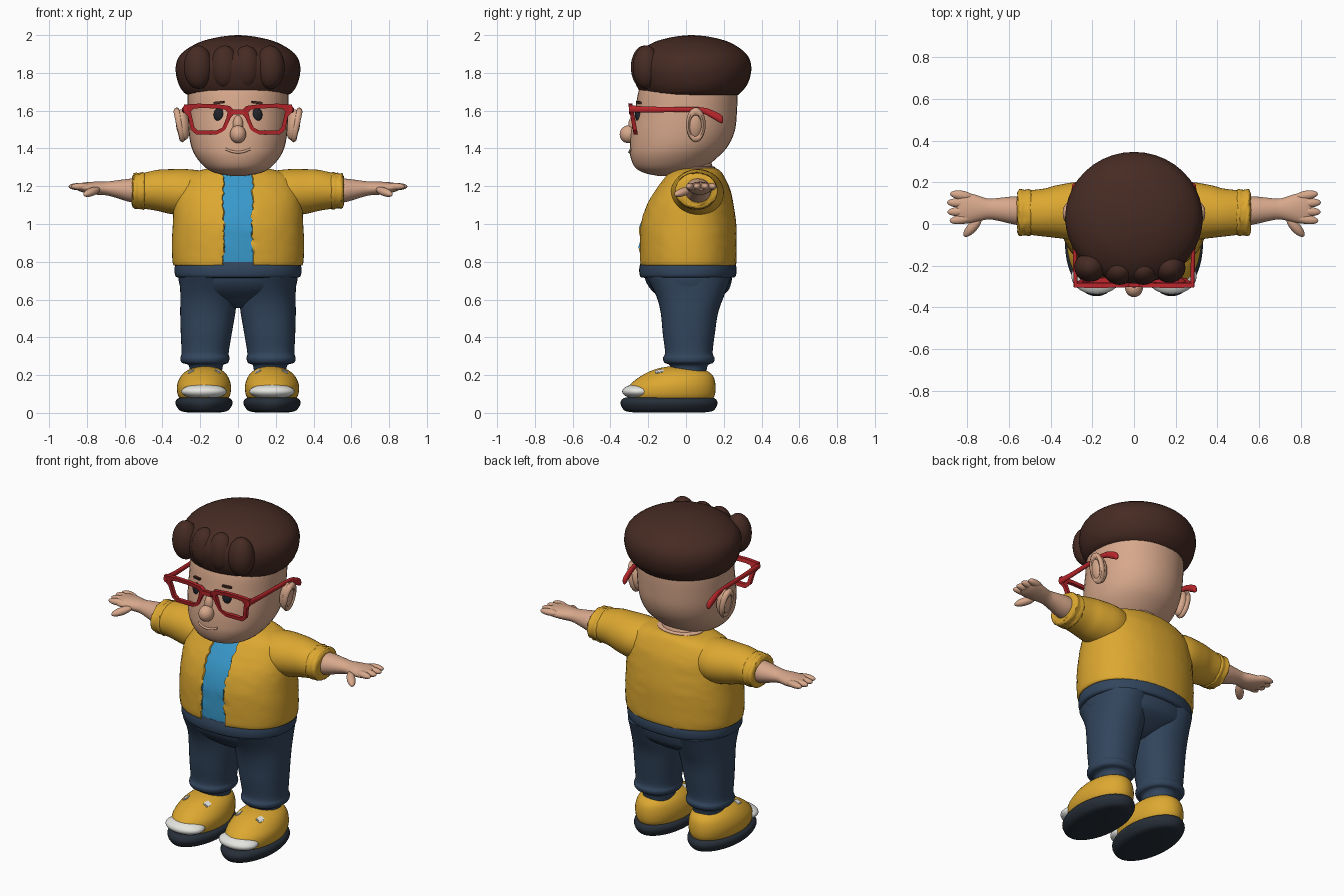
import bpy, bmesh, math, random
from mathutils import Matrix, Euler

random.seed(4)
if "Cube" in bpy.data.objects:
    bpy.data.objects.remove(bpy.data.objects["Cube"])


def material(name, r, g, b):
    m = bpy.data.materials.new(name)
    m.use_nodes = True
    m.diffuse_color = (r, g, b, 1)
    bsdf = next(n for n in m.node_tree.nodes if n.type == 'BSDF_PRINCIPLED')
    bsdf.inputs["Base Color"].default_value = (r, g, b, 1)
    bsdf.inputs["Roughness"].default_value = 0.7
    return m


SKIN = material("skin", .68, .39, .26)
GOLD = material("golden_yellow", .72, .39, .03)
BLUE = material("shirt_blue", .04, .32, .60)
DENIM = material("denim", .032, .06, .11)
HAIR = material("brown_hair", .062, .024, .017)
RED = material("red_plastic", .50, .02, .025)
WHITE = material("white_rubber", .78, .78, .75)
SOLE = material("dark_rubber", .02, .028, .04)
EYE = material("eye_black", .015, .017, .022)


def finish(name, bm, *mats, angle=45):
    bmesh.ops.recalc_face_normals(bm, faces=bm.faces)
    me = bpy.data.meshes.new(name)
    bm.to_mesh(me)
    bm.free()
    for m in mats:
        me.materials.append(m)
    me.shade_smooth()
    me.set_sharp_from_angle(angle=math.radians(angle))
    ob = bpy.data.objects.new(name, me)
    bpy.context.collection.objects.link(ob)
    return ob


def smooth_rings(rings, steps):
    """Pass a smooth spline through the given rings."""
    out = []
    last = len(rings) - 1
    for i in range(last):
        a, b, c, d = (rings[max(0, min(last, k))] for k in range(i - 1, i + 3))
        for j in range(steps):
            t = j / steps
            out.append([q + t / 2 * (r - p + t * (2*p - 5*q + 4*r - s + t * (3*(q - r) + s - p)))
                        for p, q, r, s in zip(a, b, c, d)])
    return out + [rings[-1]]


def loft_mesh(rings, axis='z', side=1, n=40, power=2, steps=4):
    """Rings are (position on axis, centre u, centre v, radius u, radius v)."""
    bm = bmesh.new()
    loops = []
    for t, cu, cv, ru, rv in smooth_rings(rings, steps):
        loop = []
        for k in range(n):
            c, s = math.cos(math.tau * k / n), math.sin(math.tau * k / n)
            u = cu + ru * math.copysign(abs(c) ** (2 / power), c)
            v = cv + rv * math.copysign(abs(s) ** (2 / power), s)
            x, y, z = {'x': (t, u, v), 'y': (u, t, v), 'z': (u, v, t)}[axis]
            loop.append(bm.verts.new((x * side, y, z)))
        loops.append(loop)
    for a, b in zip(loops, loops[1:]):
        for k in range(n):
            bm.faces.new((a[k], a[k - 1], b[k - 1], b[k]))
    bm.faces.new(loops[0])
    bm.faces.new(loops[-1])
    return bm


def loft(name, rings, mat, **kw):
    return finish(name, loft_mesh(rings, **kw), mat)


def upright(rows):
    """Rows of (z, centre y, radius x, radius y) on the middle line."""
    return [(z, 0, cy, rx, ry) for z, cy, rx, ry in rows]


def ball(name, pos, radii, mat, rot=(0, 0, 0)):
    bm = bmesh.new()
    bmesh.ops.create_uvsphere(bm, u_segments=28, v_segments=16, radius=1)
    m = Matrix.LocRotScale(pos, Euler([math.radians(a) for a in rot]), radii)
    bm.transform(m)
    return finish(name, bm, mat)


def block(name, pos, size, mat, rot=(0, 0, 0)):
    bm = bmesh.new()
    bmesh.ops.create_cube(bm, size=1)
    bmesh.ops.bevel(bm, geom=bm.edges[:], offset=.12, segments=2, affect='EDGES')
    bm.transform(Matrix.LocRotScale(pos, Euler([math.radians(a) for a in rot]), size))
    return finish(name, bm, mat)


# Head, neck and hair
loft("head", upright([(1.255, -.1, .04, .05), (1.27, -.1, .12, .12), (1.30, -.085, .175, .185),
                      (1.36, -.06, .225, .235), (1.42, -.035, .25, .262), (1.5, -.015, .262, .275),
                      (1.6, 0, .266, .27), (1.7, .01, .266, .262), (1.78, .02, .25, .24)]),
     SKIN, power=2.1)
loft("neck", upright([(1.2, .05, .14, .1), (1.298, .05, .14, .105), (1.306, .05, .11, .09),
                      (1.37, .03, .1, .09)]), SKIN, steps=2)
loft("hair_cap", upright([(1.675, .02, .24, .24), (1.695, .025, .285, .265), (1.75, .03, .318, .3),
                          (1.83, .03, .33, .316), (1.9, .03, .302, .29), (1.96, .03, .21, .205),
                          (1.99, .03, .1, .1), (2.0, .03, .01, .01)]), HAIR)
for i, (x, y) in enumerate([(-.21, -.205), (-.07, -.22), (.045, -.22), (.17, -.21)]):
    ball(f"hair_curl_{i + 1}", (x, y, 1.83), (.077, .072, .115), HAIR)

# Face
ball("nose", (0, -.305, 1.475), (.043, .046, .047), SKIN)
ball("nose_bridge", (0, -.275, 1.525), (.028, .03, .05), SKIN)
loft("mouth", [(x, -.298 + 2.4 * x * x, 1.38 + 4 * x * x, .008, .007)
               for x in (-.065, -.035, 0, .035, .065)], SKIN, axis='x', n=10)

# Glasses rim outline, outer and inner, as (x, z)
OUTER = [(.012, 1.595), (.045, 1.625), (.12, 1.635), (.21, 1.637), (.287, 1.632), (.283, 1.59),
         (.265, 1.57), (.25, 1.5), (.222, 1.474), (.11, 1.474), (.067, 1.497), (.04, 1.56)]
INNER = [(.055, 1.592), (.07, 1.605), (.12, 1.612), (.2, 1.614), (.238, 1.61), (.25, 1.595),
         (.244, 1.57), (.231, 1.513), (.213, 1.495), (.115, 1.495), (.083, 1.51), (.062, 1.56)]


def rim(name, side):
    bm = bmesh.new()
    rows = []
    for pts, depth in ((OUTER, 0), (INNER, 0), (INNER, .022), (OUTER, .022)):
        rows.append([bm.verts.new((x * side, -.305 + depth + (1.63 - z) * .18, z)) for x, z in pts])
    for a, b in zip(rows, rows[1:] + rows[:1]):
        for k in range(len(a)):
            bm.faces.new((a[k], a[k - 1], b[k - 1], b[k]))
    finish(name, bm, RED, angle=35)


block("glasses_bridge", (0, -.29, 1.592), (.07, .024, .026), RED)

for side, tag in ((1, "left"), (-1, "right")):
    # Eyes, brows and ears
    ball(f"{tag}_eye", (side * .1, -.25, 1.578), (.029, .02, .037), EYE)
    block(f"{tag}_eyebrow", (side * .1, -.249, 1.643), (.056, .02, .013), HAIR, (0, side * 5, side * 18))
    ball(f"{tag}_ear", (side * .292, .05, 1.525), (.036, .046, .082), SKIN, (0, side * 8, side * 12))
    bm = bmesh.new()
    for k in range(24):
        for j in range(8):
            a, b = math.tau * k / 24, math.tau * j / 8
            r = 1 + .3 * math.cos(b)
            bm.verts.new((side * (.31 + .017 * math.sin(b) + .015 * math.sin(a)),
                          .052 + .04 * r * math.cos(a), 1.525 + .071 * r * math.sin(a)))
    v = list(bm.verts)
    for k in range(24):
        for j in range(8):
            bm.faces.new([v[(k + p) % 24 * 8 + (j + q) % 8] for p, q in ((0, 0), (1, 0), (1, 1), (0, 1))])
    finish(f"{tag}_ear_rim", bm, SKIN)

    # Glasses
    rim(f"{tag}_glasses_rim", side)
    loft(f"{tag}_glasses_arm", [(-.303, .28, 1.61, .011, .02), (-.2, .282, 1.606, .01, .016),
                                (.0, .287, 1.606, .01, .014), (.09, .288, 1.6, .01, .017),
                                (.14, .287, 1.58, .013, .022), (.185, .284, 1.556, .013, .023),
                                (.196, .283, 1.55, .006, .012)], RED, axis='y', side=side, n=14)

    # Sleeve with gathered cuff
    loft(f"{tag}_sleeve", [(.12, .05, 1.17, .11, .1), (.25, .06, 1.165, .14, .124),
                           (.36, .06, 1.172, .128, .118), (.43, .055, 1.178, .115, .108),
                           (.51, .055, 1.175, .106, .092)], GOLD, axis='x', side=side)
    cuff = loft_mesh([(.485, .055, 1.175, .095, .085), (.5, .055, 1.175, .112, .098),
                      (.525, .055, 1.175, .109, .094), (.55, .055, 1.175, .112, .092),
                      (.56, .055, 1.175, .09, .075)], axis='x', side=side)
    for vert in cuff.verts:
        vert.co.z += random.uniform(-.004, .004)
        vert.co.x += random.uniform(-.003, .003)
    finish(f"{tag}_cuff", cuff, GOLD, angle=60)

    # Forearm and hand
    loft(f"{tag}_forearm", [(.5, .06, 1.175, .07, .065), (.57, .065, 1.178, .068, .062),
                            (.65, .07, 1.185, .055, .045), (.7, .072, 1.188, .05, .036),
                            (.76, .075, 1.19, .065, .034), (.82, .077, 1.193, .076, .026),
                            (.85, .077, 1.195, .06, .016)], SKIN, axis='x', side=side, n=28)
    for i, (x, y, turn) in enumerate([(.828, .138, 8), (.842, .101, 3), (.84, .06, -3), (.83, .022, -8)]):
        ball(f"{tag}_finger_{i + 1}", (side * x, y, 1.198), (.055, .022, .019), SKIN, (0, 0, side * turn))
    ball(f"{tag}_thumb", (side * .775, -.015, 1.17), (.062, .024, .022), SKIN, (0, side * 15, side * -48))

    # Trouser leg with turned cuff
    loft(f"{tag}_trouser_leg", [(.19, .17, .015, .085, .09), (.25, .17, .015, .09, .1),
                                (.265, .175, .015, .122, .128), (.29, .175, .015, .13, .137),
                                (.32, .174, .015, .125, .126), (.42, .168, .015, .135, .138),
                                (.53, .16, .018, .146, .152), (.62, .155, .022, .15, .18),
                                (.72, .155, .015, .155, .225)], DENIM, side=side, power=2.2)

    # Shoe
    loft(f"{tag}_sole", [(.003, .18, -.09, .09, .19), (.012, .18, -.09, .127, .235),
                         (.045, .18, -.09, .15, .256), (.07, .18, -.09, .146, .25),
                         (.082, .18, -.09, .125, .23)], SOLE, side=side)
    loft(f"{tag}_shoe_upper", [(.07, .18, -.08, .125, .22), (.1, .18, -.08, .14, .234),
                               (.15, .18, -.07, .142, .226), (.2, .178, -.045, .12, .185),
                               (.232, .175, -.035, .08, .125), (.246, .172, -.03, .03, .06)],
         GOLD, side=side)
    ball(f"{tag}_toe_cap", (side * .18, -.25, .113), (.121, .088, .04), WHITE)
    for i, dx in enumerate((-.07, .07)):
        block(f"{tag}_lace_tab_{i + 1}", (side * .178 + dx, -.14, .217), (.034, .045, .014), WHITE,
              (10, math.copysign(28, dx), 0))

# Hips and waistband
loft("hips", upright([(.555, .015, .06, .06), (.585, .02, .16, .12), (.64, .022, .285, .195),
                      (.69, .015, .312, .225), (.74, .012, .315, .235)]), DENIM, power=2.2)
loft("waistband", upright([(.715, .01, .3, .23), (.722, .01, .33, .252), (.76, .01, .336, .258),
                           (.8, .01, .33, .25)]), DENIM, power=2.2)

# Jacket body with the shirt showing as an inset front strip
bm = loft_mesh(upright([(.782, .01, .325, .24), (.79, .01, .345, .256), (.9, .01, .35, .258),
                        (1.0, .012, .345, .254), (1.1, .02, .34, .232), (1.18, .035, .325, .2),
                        (1.25, .045, .285, .158), (1.285, .05, .2, .128), (1.296, .05, .13, .1)]),
               n=64, power=2.2, steps=5)
for x in (-.08, .08):
    bmesh.ops.bisect_plane(bm, geom=bm.verts[:] + bm.edges[:] + bm.faces[:],
                           plane_co=(x, 0, 0), plane_no=(1, 0, 0))
bm.normal_update()
strip = []
for f in bm.faces:
    c = f.calc_center_median()
    if abs(c.x) < .08 and c.y < -.04 and c.z > .785:
        strip.append(f)
for vert in bm.verts:
    if abs(abs(vert.co.x) - .08) < .001 and vert.co.y < 0:
        vert.co.x += random.uniform(-.006, .006)
    elif abs(vert.co.x) > .1:
        vert.co.y += random.uniform(-.002, .002)
bmesh.ops.recalc_face_normals(bm, faces=bm.faces)
bmesh.ops.inset_region(bm, faces=strip, thickness=.003, depth=-.008)
for f in strip:
    f.material_index = 1
finish("jacket_and_shirt", bm, GOLD, BLUE)
